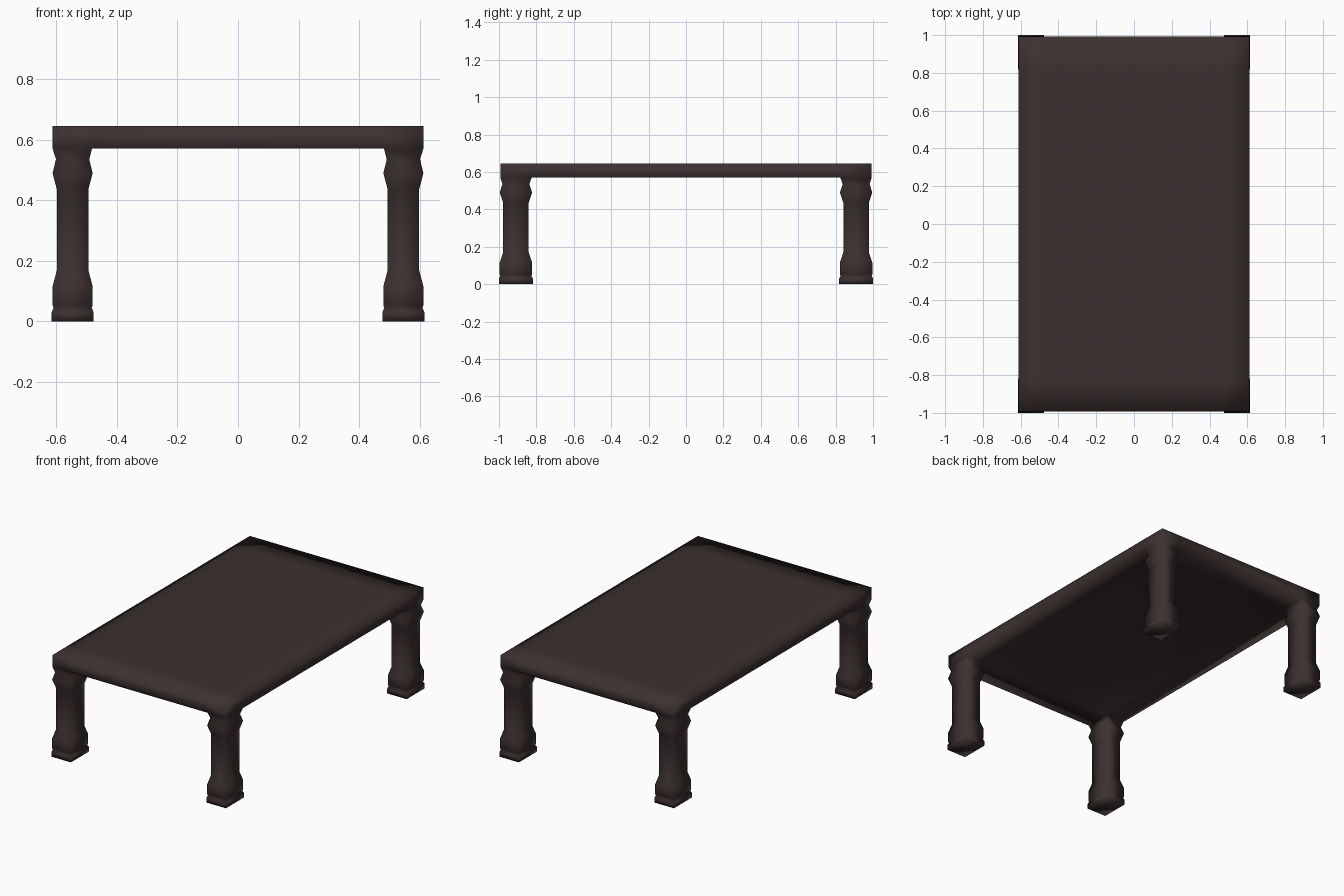
import bpy, bmesh

if "Cube" in bpy.data.objects:
    bpy.data.objects.remove(bpy.data.objects["Cube"])

wood = bpy.data.materials.new("dark_wood")
wood.diffuse_color = (0.045, 0.030, 0.029, 1)
wood.use_nodes = True
wood.node_tree.nodes["Principled BSDF"].inputs["Base Color"].default_value = wood.diffuse_color

# Tabletop: solid slab, cut along the inner edges of the legs
Z0, Z1 = 0.57, 0.645
HALF_X, HALF_Y = 0.612, 0.993
CUT_X, CUT_Y = 0.482, 0.825
bm = bmesh.new()
bmesh.ops.create_cube(bm, size=1)
for v in bm.verts:
    v.co.x *= 2 * HALF_X
    v.co.y *= 2 * HALF_Y
    v.co.z = Z1 if v.co.z > 0 else Z0
for s in (-1, 1):
    for co, no in (((s * CUT_X, 0, 0), (1, 0, 0)), ((0, s * CUT_Y, 0), (0, 1, 0))):
        bmesh.ops.bisect_plane(bm, geom=bm.verts[:] + bm.edges[:] + bm.faces[:],
                               plane_co=co, plane_no=no)
bm.normal_update()

# Legs: corner faces of the underside extruded down a stepped profile
# (z, half width in x); the section is deeper in y
PROFILE = [(0.535, 0.055), (0.49, 0.066), (0.435, 0.052), (0.17, 0.052),
           (0.115, 0.066), (0.053, 0.066), (0.045, 0.063), (0.03, 0.069),
           (0, 0.069)]
DEPTH = 1.31
LEG_X, LEG_Y = 0.546, 0.9095


def is_corner(f):
    c = f.calc_center_median()
    return f.normal.z < -0.9 and abs(c.x) > CUT_X and abs(c.y) > CUT_Y


for face in [f for f in bm.faces if is_corner(f)]:
    c = face.calc_center_median()
    cx = LEG_X if c.x > 0 else -LEG_X
    cy = LEG_Y if c.y > 0 else -LEG_Y
    for z, h in PROFILE:
        face = bmesh.ops.extrude_discrete_faces(bm, faces=[face])["faces"][0]
        for v in face.verts:
            v.co = (cx + (h if v.co.x > cx else -h),
                    cy + (h if v.co.y > cy else -h) * 1.0 if DEPTH == 1 else
                    cy + (h * DEPTH if v.co.y > cy else -h * DEPTH), z)

bmesh.ops.recalc_face_normals(bm, faces=bm.faces)
for f in bm.faces:
    f.smooth = True

mesh = bpy.data.meshes.new("table")
bm.to_mesh(mesh)
bm.free()
mesh.materials.append(wood)
bpy.context.collection.objects.link(bpy.data.objects.new("table", mesh))
